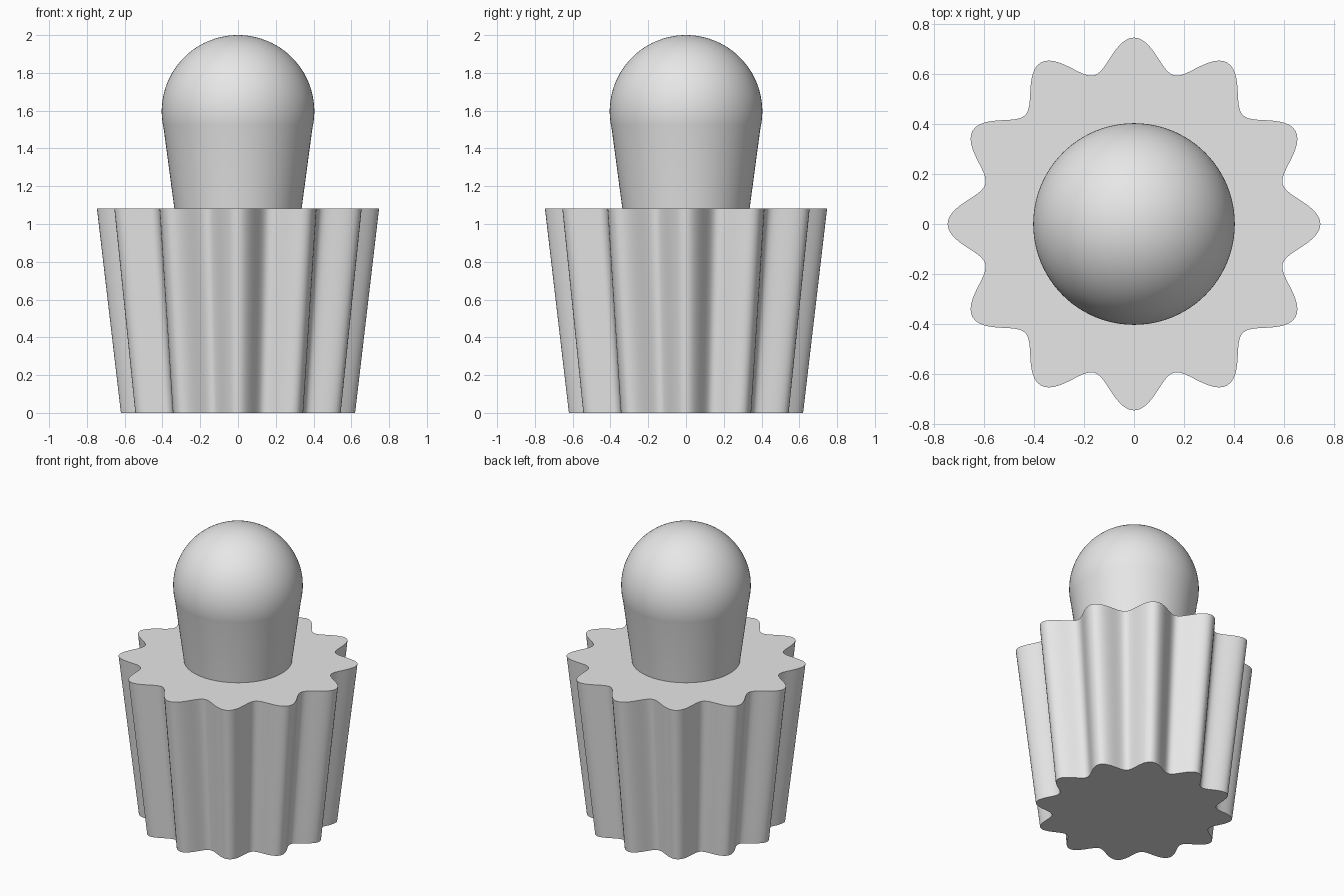
import bpy
import bmesh
from math import cos, sin, pi, radians, sqrt

cube = bpy.data.objects.get("Cube")
if cube:
    bpy.data.objects.remove(cube, do_unlink=True)

# Single plain finish
grey = bpy.data.materials.new("light grey")
grey.use_nodes = True
grey.diffuse_color = (0.8, 0.8, 0.8, 1)
grey.node_tree.nodes["Principled BSDF"].inputs["Base Color"].default_value = grey.diffuse_color


def loft(name, sections, outline, steps, angle):
    """Skin closed rings: sections are (scale, z), outline gives radius by angle."""
    bm = bmesh.new()
    turns = [2 * pi * i / steps for i in range(steps)]
    rings = [[bm.verts.new((s * outline(t) * cos(t), s * outline(t) * sin(t), z))
              for t in turns] for s, z in sections]
    for low, high in zip(rings, rings[1:]):
        for i in range(steps):
            j = (i + 1) % steps
            bm.faces.new((low[i], low[j], high[j], high[i]))
    bm.faces.new(rings[0][::-1])
    bm.faces.new(rings[-1])
    bmesh.ops.recalc_face_normals(bm, faces=bm.faces)
    mesh = bpy.data.meshes.new(name)
    bm.to_mesh(mesh)
    bm.free()
    mesh.materials.append(grey)
    obj = bpy.data.objects.new(name, mesh)
    bpy.context.collection.objects.link(obj)
    bpy.ops.object.select_all(action='DESELECT')
    obj.select_set(True)
    bpy.context.view_layer.objects.active = obj
    bpy.ops.object.shade_smooth_by_angle(angle=radians(angle))
    return obj


# Fluted, tapered base with twelve rounded lobes
BASE_TOP = 1.083
loft("fluted_base", [(0.83, 0), (1, BASE_TOP)],
     lambda t: 0.682 + 0.065 * cos(12 * t), 288, 40)

# Tapered neck and domed head as one revolved profile
RADIUS, CENTRE, JOIN = 0.404, 1.596, 1.505
profile = [(0.337, BASE_TOP), (sqrt(RADIUS**2 - (CENTRE - JOIN)**2), JOIN)]
start = -0.2272
for k in range(1, 40):
    a = start + (pi / 2 - start) * k / 40
    profile.append((RADIUS * cos(a), CENTRE + RADIUS * sin(a)))
profile.append((0.001, CENTRE + RADIUS))
loft("domed_knob", profile, lambda t: 1, 96, 30)
